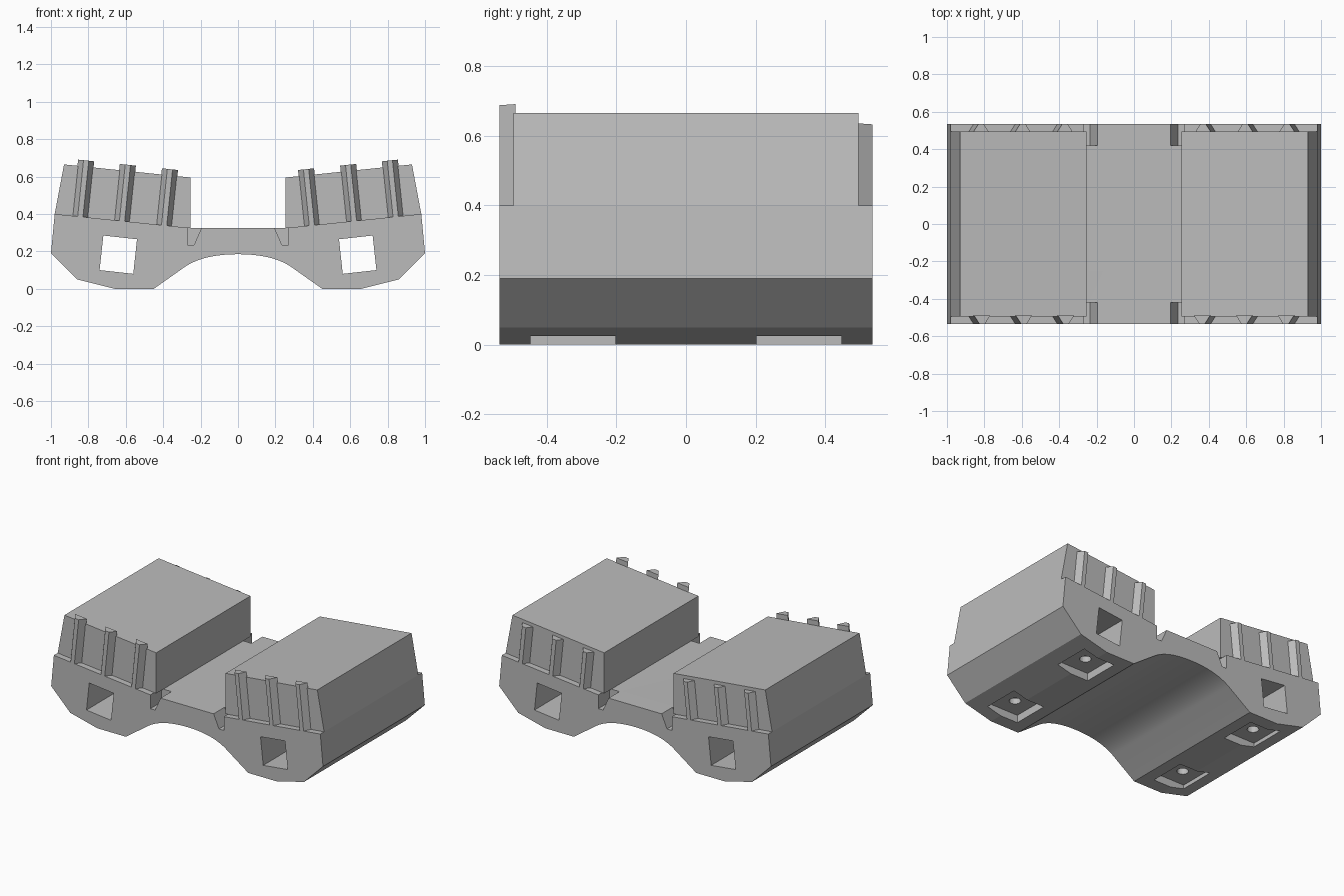
import bpy, bmesh, math
from mathutils import Vector

if "Cube" in bpy.data.objects:
    bpy.data.objects.remove(bpy.data.objects["Cube"], do_unlink=True)

grey = bpy.data.materials.new("light_grey")
grey.use_nodes = True
grey.diffuse_color = (0.5, 0.5, 0.5, 1)
grey.node_tree.nodes["Principled BSDF"].inputs["Base Color"].default_value = (0.5, 0.5, 0.5, 1)

SLOPE = 0.104          # tilt of the raised blocks
HALF = 0.535           # half depth of the base
WALL = 0.495           # half depth of the raised blocks


def loft(name, ring_a, ring_b):
    """Closed solid between two matching rings of points."""
    bm = bmesh.new()
    a = [bm.verts.new(p) for p in ring_a]
    b = [bm.verts.new(p) for p in ring_b]
    bm.faces.new(a)
    bm.faces.new(b)
    for i in range(len(a)):
        j = (i + 1) % len(a)
        bm.faces.new((a[i], a[j], b[j], b[i]))
    bmesh.ops.recalc_face_normals(bm, faces=bm.faces)
    mesh = bpy.data.meshes.new(name)
    bm.to_mesh(mesh)
    bm.free()
    mesh.materials.append(grey)
    obj = bpy.data.objects.new(name, mesh)
    bpy.context.collection.objects.link(obj)
    return obj


def prism(name, profile, y0, y1):
    return loft(name, [(x, y0, z) for x, z in profile], [(x, y1, z) for x, z in profile])


def cut(target, cutter):
    mod = target.modifiers.new("cut", "BOOLEAN")
    mod.operation = "DIFFERENCE"
    mod.solver = "EXACT"
    mod.object = cutter
    bpy.context.view_layer.objects.active = target
    bpy.ops.object.modifier_apply(modifier=mod.name)
    bpy.data.objects.remove(cutter, do_unlink=True)


def mirrored(profile, side):
    return [(side * x, z) for x, z in profile]


# Base: half outline from top centre round to the arched underside
half = [(0.255, 0.325), (0.98, 0.4), (1, 0.19), (0.86, 0.05), (0.66, 0), (0.45, 0)]
p0, p1, p2 = Vector((0.28, 0.12)), Vector((0.18, 0.185)), Vector((0, 0.185))
STEPS = 12
for i in range(STEPS):
    t = i / STEPS
    half.append(tuple(p0 * (1 - t) ** 2 + p1 * 2 * t * (1 - t) + p2 * t * t))
outline = half + [tuple(p2)] + mirrored(half[::-1], -1)
base = prism("base", outline, -HALF, HALF)

tunnel = [(0.72, 0.285), (0.54, 0.265), (0.56, 0.08), (0.74, 0.1)]
notch = [(0.27, 0.235), (0.27, 0.4), (0.162, 0.4), (0.235, 0.235)]
pocket = [(0.53, -0.05), (0.76, -0.05), (0.76, 0.05), (0.53, 0.05)]

for side in (-1, 1):
    # Square tunnel running front to back
    cut(base, prism("tunnel_cutter", mirrored(tunnel, side), -0.7, 0.7))
    for end in (-1, 1):
        # Notches beside the central channel
        cut(base, prism("notch_cutter", mirrored(notch, side), end * 0.42, end * 0.7))
        # Nut pockets underneath with a bolt hole into the tunnel
        cut(base, prism("pocket_cutter", mirrored(pocket, side), end * 0.203, end * 0.447))
        circle = [(side * 0.65 + 0.035 * math.cos(k * math.tau / 24),
                   end * 0.325 + 0.035 * math.sin(k * math.tau / 24)) for k in range(24)]
        cut(base, loft("hole_cutter", [(x, y, 0.03) for x, y in circle],
                       [(x, y, 0.15) for x, y in circle]))

bpy.ops.object.select_all(action="DESELECT")
base.select_set(True)
bpy.context.view_layer.objects.active = base
bpy.ops.object.shade_smooth_by_angle(angle=math.radians(9))

# Raised blocks and their tapered ribs
block = [(0.255, 0.325), (0.98, 0.4), (0.93, 0.665), (0.255, 0.595)]
section = [(-0.043, -0.005), (-0.014, 0.04), (0.014, 0.04), (0.043, -0.005)]
for side, label in ((1, "left"), (-1, "right")):
    prism(label + "_block", mirrored(block, side), -WALL, WALL)
    for end, face, height in ((-1, "front", 0.3), (1, "back", 0.245)):
        for n, cx in enumerate((0.395, 0.62, 0.843)):
            foot = 0.325 + SLOPE * (cx - 0.255)

            def ring(h):
                return [(side * (cx + u - SLOPE * h), end * (WALL + d), foot + SLOPE * u + h)
                        for u, d in section]
            loft(f"{label}_{face}_rib_{n + 1}", ring(-0.005), ring(height))
